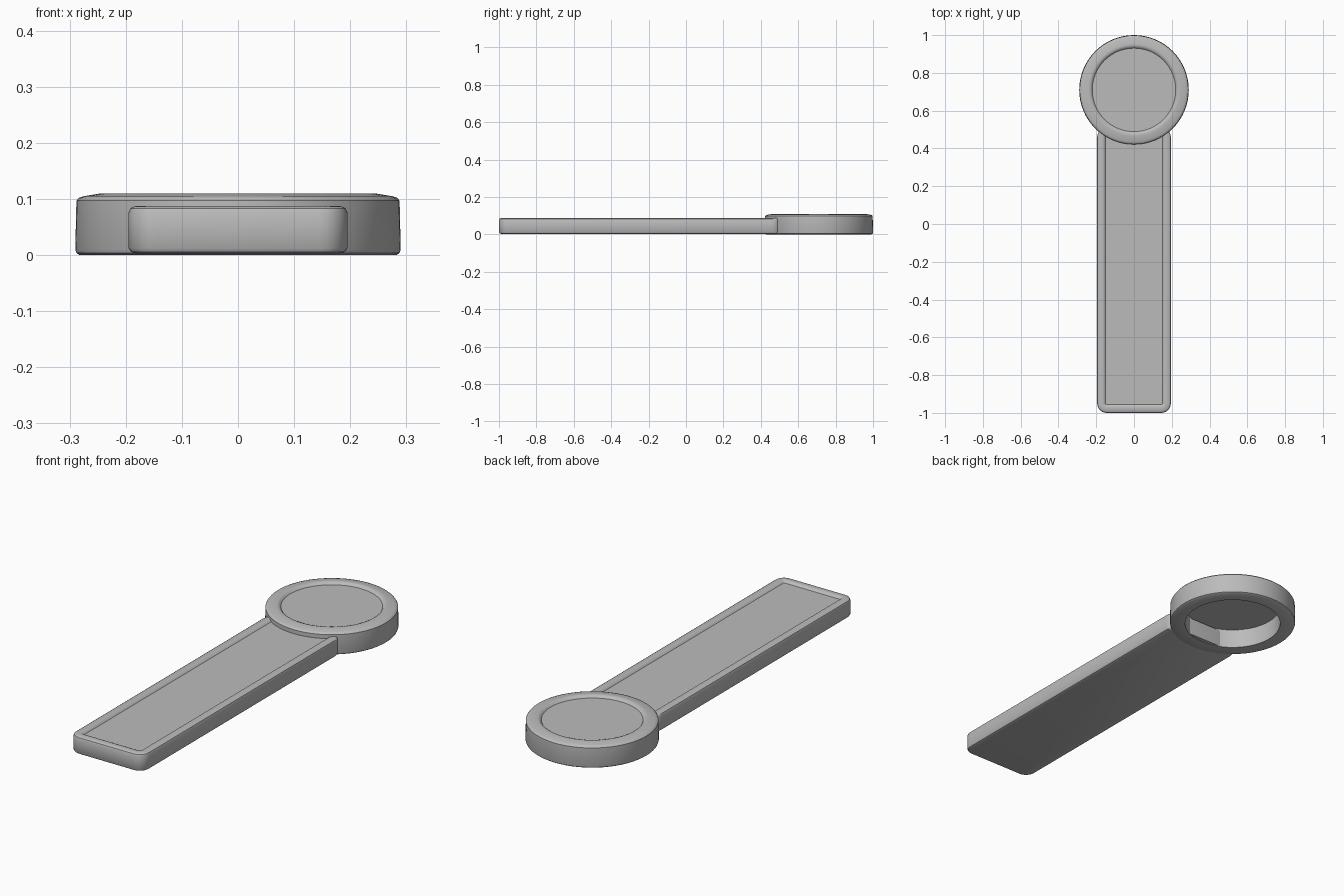
import bpy, bmesh, math

cube = bpy.data.objects.get("Cube")
if cube:
    bpy.data.objects.remove(cube)

grey = bpy.data.materials.new("plain grey")
grey.use_nodes = True
colour = (0.5, 0.5, 0.5, 1)
grey.diffuse_color = colour
grey.node_tree.nodes["Principled BSDF"].inputs["Base Color"].default_value = colour


def circle(radius, z, cy, n=64):
    return [(radius * math.cos(math.tau * i / n),
             cy + radius * math.sin(math.tau * i / n), z) for i in range(n)]


def rounded_rect(hx, y0, y1, r, z, steps=6):
    pts = []
    corners = [(hx - r, y1 - r), (r - hx, y1 - r), (r - hx, y0 + r), (hx - r, y0 + r)]
    for k, (cx, cy) in enumerate(corners):
        for i in range(steps + 1):
            a = math.pi / 2 * (k + i / steps)
            pts.append((cx + r * math.cos(a), cy + r * math.sin(a), z))
    return pts


def loft(name, loops, cap=True, closed=False):
    """Skin a stack of matching loops; cap the ends or join last to first."""
    bm = bmesh.new()
    rows = [[bm.verts.new(p) for p in loop] for loop in loops]
    pairs = list(zip(rows, rows[1:]))
    if closed:
        pairs.append((rows[-1], rows[0]))
    for a, b in pairs:
        for i in range(len(a)):
            j = (i + 1) % len(a)
            bm.faces.new((a[i], a[j], b[j], b[i]))
    if cap:
        bm.faces.new(rows[0][::-1])
        bm.faces.new(rows[-1])
    bmesh.ops.recalc_face_normals(bm, faces=bm.faces)
    mesh = bpy.data.meshes.new(name)
    bm.to_mesh(mesh)
    bm.free()
    mesh.materials.append(grey)
    obj = bpy.data.objects.new(name, mesh)
    bpy.context.collection.objects.link(obj)
    bpy.ops.object.select_all(action="DESELECT")
    bpy.context.view_layer.objects.active = obj
    obj.select_set(True)
    bpy.ops.object.shade_smooth_by_angle(angle=math.radians(35))
    return obj


HEAD_Y = 0.71

# Hollow round head: softened outer rim, lip sloping in to the disc
ring_profile = [(0.22, 0), (0.282, 0), (0.288, 0.004), (0.29, 0.01),
                (0.288, 0.097), (0.284, 0.102), (0.275, 0.105), (0.245, 0.11),
                (0.235, 0.11), (0.227, 0.107), (0.22, 0.098)]
loft("head_ring", [circle(r, z, HEAD_Y) for r, z in ring_profile],
     cap=False, closed=True)

# Thin disc closing the top of the head
loft("head_disc", [circle(0.222, z, HEAD_Y) for z in (0.093, 0.099)])

# Handle: rounded bar with a raised rim around a shallow sunken panel
handle_profile = [(0.012, 0.003), (0.004, 0.006), (0, 0.012), (0, 0.076),
                  (0.003, 0.083), (0.01, 0.087), (0.03, 0.088), (0.038, 0.086),
                  (0.045, 0.078)]
loops = []
for inset, z in handle_profile:
    loops.append(rounded_rect(0.195 - inset, -1 + inset, 0.51 - inset * 0.2,
                              max(0.05 - inset, 0.003), z))
loft("handle", loops)
